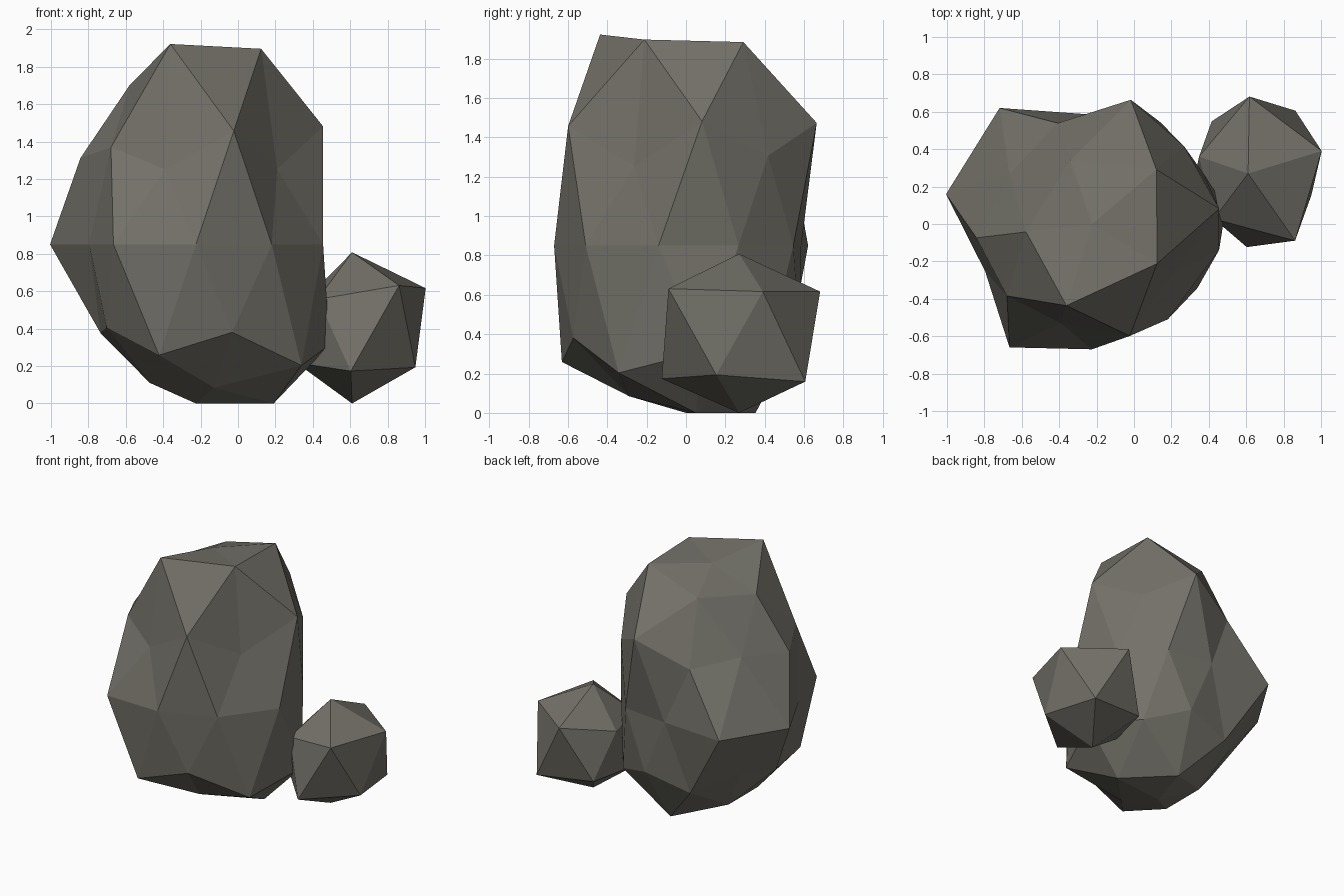
import bpy
import bmesh
from math import atan2, degrees, radians
from mathutils import Matrix

if "Cube" in bpy.data.objects:
    bpy.data.objects.remove(bpy.data.objects["Cube"], do_unlink=True)

# One flat stone colour
stone = bpy.data.materials.new("warm_grey_stone")
stone.use_nodes = True
colour = (0.17, 0.163, 0.138, 1)
stone.diffuse_color = colour
shader = stone.node_tree.nodes["Principled BSDF"]
shader.inputs["Base Color"].default_value = colour
shader.inputs["Roughness"].default_value = 0.9


def ring_order(vert):
    """Sort from the top ring down, then anticlockwise around each ring."""
    angle = round(degrees(atan2(vert.co.y, vert.co.x))) % 360
    pole = abs(vert.co.z) > 0.99
    return (-round(vert.co.z, 2), 0 if pole else angle)


def make_rock(name, detail, centre, turn, radii, tall, shear=0):
    """Faceted rock: an icosphere whose corners are pushed in and out."""
    bm = bmesh.new()
    bmesh.ops.create_icosphere(bm, subdivisions=detail, radius=1)
    # Half a turn puts a corner of the lower main ring on the +x axis
    bmesh.ops.rotate(bm, verts=bm.verts, matrix=Matrix.Rotation(radians(180), 3, "Z"))
    for vert, radius in zip(sorted(bm.verts, key=ring_order), radii):
        vert.co *= radius
        vert.co.z *= tall
        vert.co.y += shear * vert.co.x
    bmesh.ops.rotate(bm, verts=bm.verts, matrix=Matrix.Rotation(radians(turn), 3, "Z"))
    bmesh.ops.translate(bm, verts=bm.verts, vec=centre)
    # Flatten whatever would sink into the ground
    for vert in bm.verts:
        vert.co.z = max(vert.co.z, 0)
    bmesh.ops.recalc_face_normals(bm, faces=bm.faces)
    mesh = bpy.data.meshes.new(name)
    bm.to_mesh(mesh)
    bm.free()
    mesh.materials.append(stone)
    rock = bpy.data.objects.new(name, mesh)
    bpy.context.collection.objects.link(rock)
    return rock


# Tall boulder: corner distances ring by ring, top to bottom
boulder_radii = [
    .68,
    .81, .71, .67, .84, .82,
    .8, .79, .64, .66, .77,
    .68, .66, .69, .6, .6,
    .63, .62, .585, .84, .82, .6, .75, .67, .69, .715,
    .8, .65, .6, .66, .7,
    .7, .67, .6, .75, .82,
    .79, .68, .58, .58, .6,
    .57,
]
make_rock("tall_boulder", 2, (-.225, 0, .85), 0, boulder_radii, tall=1.5, shear=.12)

# Small rock leaning beside it
small_radii = [
    .38,
    .46, .46, .31, .34, .49,
    .4, .47, .38, .35, .44,
    .355,
]
make_rock("small_rock", 1, (.61, .27, .39), -19, small_radii, tall=1.1)
